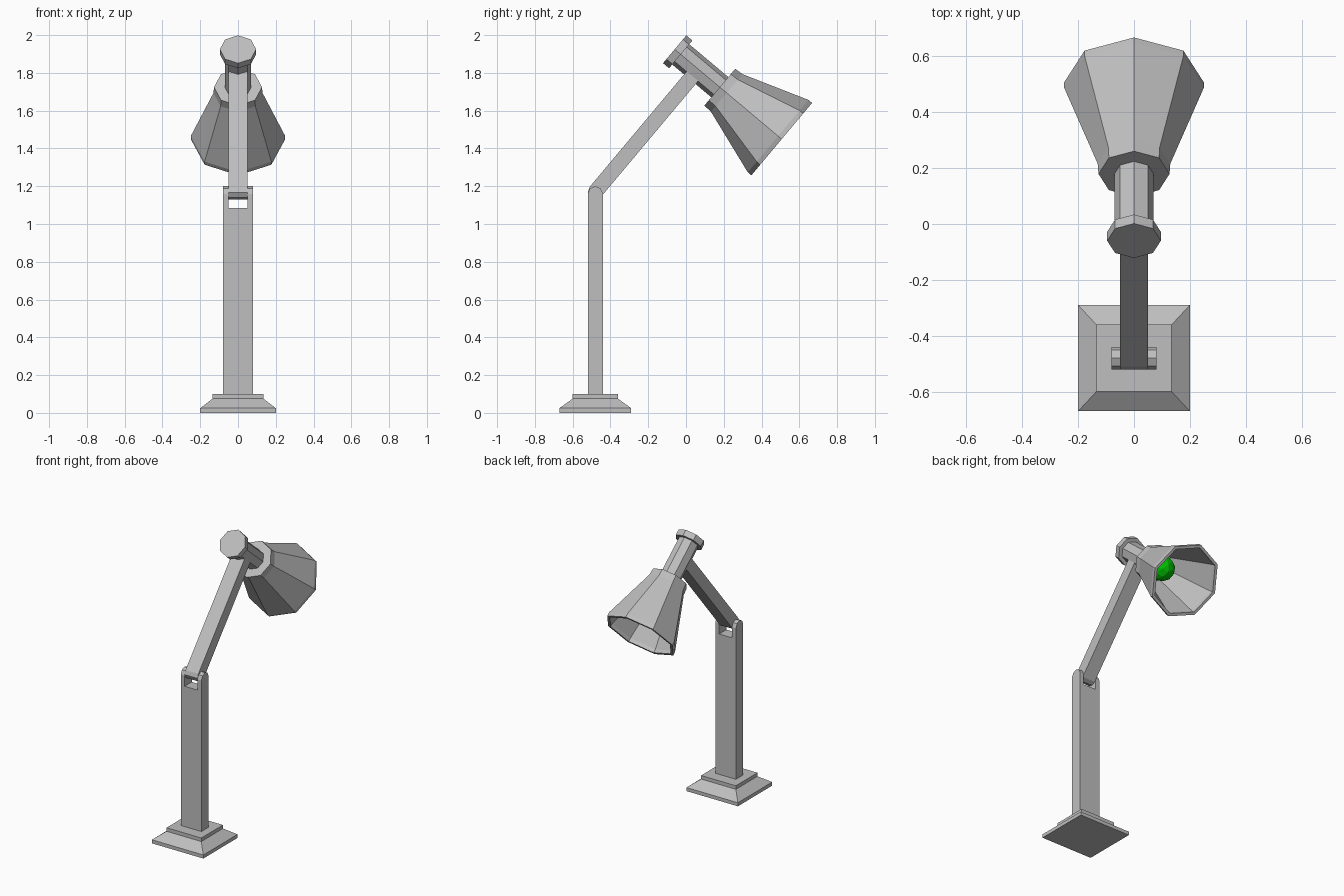
import bpy, bmesh
from math import sin, cos, pi, radians
from mathutils import Matrix, Vector

cube = bpy.data.objects.get("Cube")
if cube:
    bpy.data.objects.remove(cube, do_unlink=True)


def make_material(name, color):
    mat = bpy.data.materials.new(name)
    mat.use_nodes = True
    mat.diffuse_color = color
    mat.node_tree.nodes["Principled BSDF"].inputs["Base Color"].default_value = color
    return mat


GREY = make_material("lamp grey", (0.52, 0.52, 0.52, 1))
GREEN = make_material("bulb green", (0.0, 0.52, 0.0, 1))


def finish(name, bm, mat, matrix=None):
    bmesh.ops.recalc_face_normals(bm, faces=bm.faces)
    if matrix:
        bm.transform(matrix)
    mesh = bpy.data.meshes.new(name)
    bm.to_mesh(mesh)
    bm.free()
    mesh.materials.append(mat)
    obj = bpy.data.objects.new(name, mesh)
    bpy.context.collection.objects.link(obj)
    return obj


def loft(name, rings, mat, matrix=None):
    """Skin a stack of equal point rings and cap both ends."""
    bm = bmesh.new()
    loops = [[bm.verts.new(p) for p in ring] for ring in rings]
    for a, b in zip(loops, loops[1:]):
        for i in range(len(a)):
            j = (i + 1) % len(a)
            bm.faces.new((a[i], a[j], b[j], b[i]))
    bm.faces.new(loops[0])
    bm.faces.new(loops[-1])
    return finish(name, bm, mat, matrix)


def octagon(radius, z):
    return [(radius * cos(i * pi / 4), radius * sin(i * pi / 4), z) for i in range(8)]


def rectangle(hx, hy, z):
    return [(sx * hx, sy * hy, z) for sx, sy in ((-1, -1), (1, -1), (1, 1), (-1, 1))]


def turned(name, profile, matrix):
    return loft(name, [octagon(r, z) for r, z in profile], GREY, matrix)


def bar(name, half_width, radius, low, high, round_top, matrix):
    """Bar along local z with one end rounded in the local yz plane."""
    arc = [(radius * cos(a), radius * sin(a)) for a in (i * pi / 4 for i in range(5))]
    if round_top:
        outline = [(-radius, low), (radius, low)] + [(y, high + z) for y, z in arc]
    else:
        outline = [(radius, high), (-radius, high)] + [(-y, low - z) for y, z in arc]
    rings = [[(x, y, z) for y, z in outline] for x in (-half_width, half_width)]
    return loft(name, rings, GREY, matrix)


# Stepped square foot
STAND = Matrix.Translation((0, -0.48, 0))
loft("base", [rectangle(0.2, 0.19, 0), rectangle(0.2, 0.19, 0.025),
              rectangle(0.135, 0.12, 0.075), rectangle(0.135, 0.12, 0.1)], GREY, STAND)

# Upright post with a forked top
post = bar("post", 0.08, 0.04, 0.095, 1.16, True, STAND)
cutter = loft("slot_cutter", [rectangle(0.05, 0.1, 1.085), rectangle(0.05, 0.1, 1.3)],
              GREY, STAND)
cutter.hide_render = True
slot = post.modifiers.new("slot", 'BOOLEAN')
slot.operation = 'DIFFERENCE'
slot.solver = 'EXACT'
slot.object = cutter
bpy.context.view_layer.objects.active = post
post.select_set(True)
bpy.ops.object.modifier_apply(modifier="slot")
bpy.data.objects.remove(cutter, do_unlink=True)

# Tilted arm hinged in the fork
TILT = radians(40)
arm_frame = Matrix.Translation((0, -0.48, 1.17)) @ Matrix.Rotation(-TILT, 4, 'X')
bar("arm", 0.05, 0.04, 0, 0.82, False, arm_frame)

# Lamp head: local z runs from the cap to the shade mouth
head_frame = Matrix.Translation((0, -0.06, 1.925)) @ Matrix.Rotation(-TILT - pi / 2, 4, 'X')
turned("cap", [(0.096, 0), (0.096, 0.042)], head_frame)
turned("neck", [(0.07, 0.03), (0.07, 0.33)], head_frame)
turned("shade", [(0.127, 0.312), (0.13, 0.36), (0.25, 0.715), (0.25, 0.74),
                 (0.23, 0.74), (0.23, 0.715), (0.112, 0.36)], head_frame)

# Faceted bulb
bm = bmesh.new()
bmesh.ops.create_icosphere(bm, subdivisions=2, radius=0.085)
finish("bulb", bm, GREEN, head_frame @ Matrix.Translation(Vector((0, 0, 0.44))))
